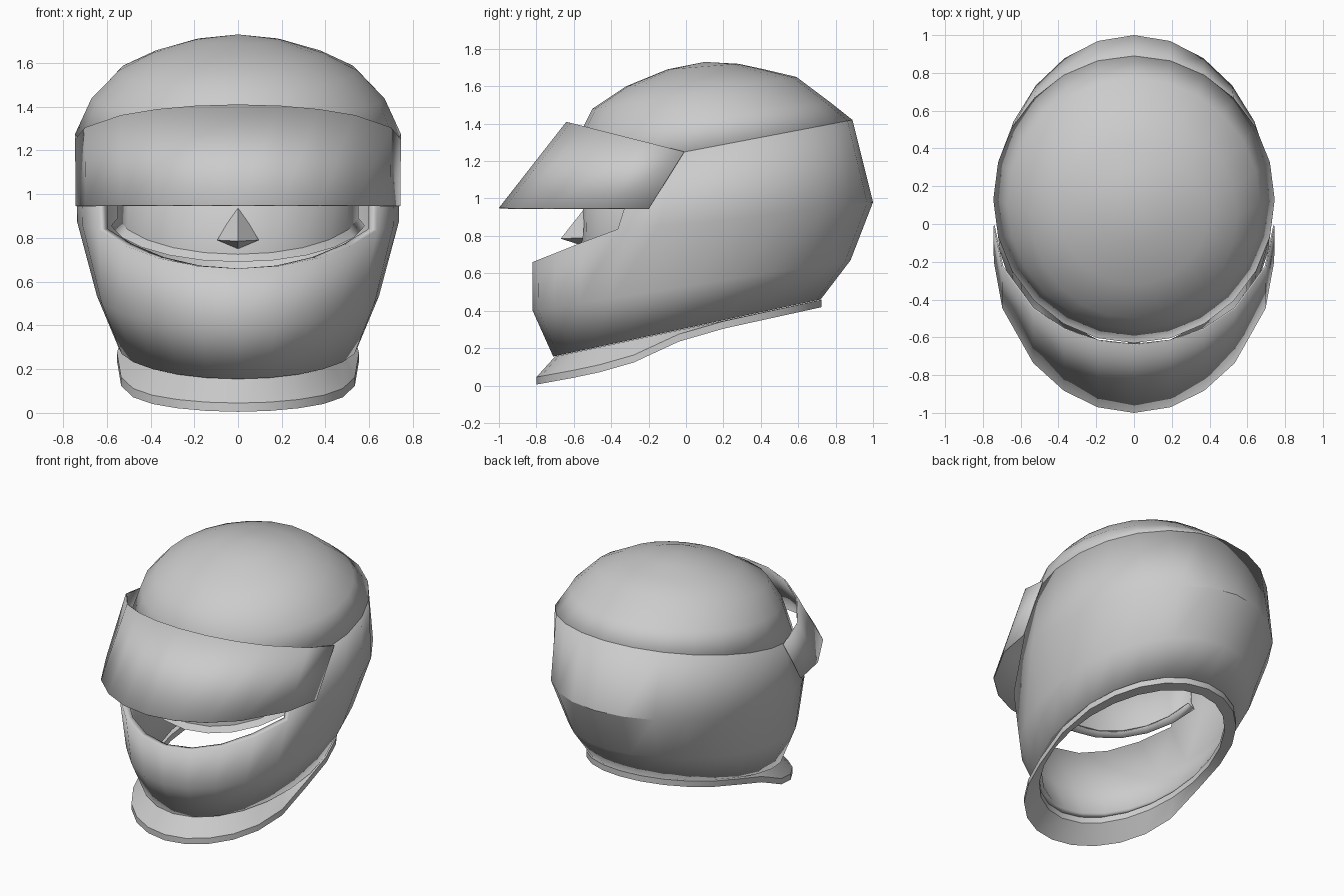
import bpy
import bmesh
from math import sin, cos, radians, pi

cube = bpy.data.objects.get("Cube")
if cube:
    bpy.data.objects.remove(cube, do_unlink=True)

GREY = (0.6, 0.6, 0.6, 1)
mat = bpy.data.materials.new("plain grey")
mat.use_nodes = True
mat.diffuse_color = GREY
mat.node_tree.nodes["Principled BSDF"].inputs["Base Color"].default_value = GREY

SEG = 24
FULL = [2 * pi * i / SEG for i in range(SEG)]


def lerp_table(y, table):
    """Height at y along a short list of (y, z) points."""
    for (y0, z0), (y1, z1) in zip(table, table[1:]):
        if y <= y1:
            return z0 + (z1 - z0) * (y - y0) / (y1 - y0)
    return table[-1][1]


def ring(front, back, w, angles=FULL, power=1):
    """Tilted ellipse from its front and back (y, z) points and half width."""
    yc, ry = (front[0] + back[0]) / 2, (back[0] - front[0]) / 2
    pts = []
    for t in angles:
        c = cos(t)
        c = abs(c) ** power * (1 if c > 0 else -1)
        k = (1 - c) / 2
        pts.append((w * sin(t), yc - ry * c, front[1] + k * (back[1] - front[1])))
    return pts


def loft(name, rows, closed=True, pole=None, skip=None, wrap=False, thick=0):
    """Skin rows of points; skip(row, column) leaves a hole."""
    bm = bmesh.new()
    vs = [[bm.verts.new(p) for p in row] for row in rows]
    n = len(rows[0])
    if wrap:
        vs.append(vs[0])
    for j in range(len(vs) - 1):
        for i in range(n if closed else n - 1):
            if skip and skip(j, i):
                continue
            k = (i + 1) % n
            bm.faces.new((vs[j][i], vs[j][k], vs[j + 1][k], vs[j + 1][i]))
    if pole:
        tip = bm.verts.new(pole)
        for i in range(n):
            bm.faces.new((vs[-1][i], vs[-1][(i + 1) % n], tip))
    if wrap:
        bmesh.ops.recalc_face_normals(bm, faces=bm.faces)
    return finish(name, bm, thick)


def finish(name, bm, thick=0, smooth=True):
    me = bpy.data.meshes.new(name)
    bm.to_mesh(me)
    bm.free()
    me.materials.append(mat)
    ob = bpy.data.objects.new(name, me)
    bpy.context.collection.objects.link(ob)
    if thick:
        mod = ob.modifiers.new("thickness", "SOLIDIFY")
        mod.thickness = thick
        mod.offset = -1
    if smooth:
        bpy.ops.object.select_all(action="DESELECT")
        ob.select_set(True)
        bpy.context.view_layer.objects.active = ob
        bpy.ops.object.shade_smooth_by_angle(angle=radians(30))
    return ob


# Lower shell with chin guard; the front of the top row is the face opening
rim = ring((-0.71, 0.155), (0.72, 0.46), 0.55)
jaw = ring((-0.82, 0.40), (0.88, 0.67), 0.645)
brow_line = [(-0.82, 0.66), (-0.38, 0.835), (0.2, 0.88), (1, 0.98)]
cheek = [(x, y, lerp_table(y, brow_line))
         for x, y, z in ring((-0.82, 0.66), (1, 0.98), 0.735)]
crease = ring((-0.63, 1.13), (0.89, 1.42), 0.745)
loft("lower_shell", [rim, jaw, cheek, crease], thick=0.045,
     skip=lambda j, i: j == 2 and (i < 4 or i >= SEG - 4))

# Crown
loft("crown", [
    crease,
    ring((-0.56, 1.36), (0.77, 1.515), 0.67),
    ring((-0.50, 1.48), (0.59, 1.65), 0.545),
    ring((-0.32, 1.60), (0.42, 1.69), 0.39),
    ring((-0.10, 1.69), (0.28, 1.72), 0.2),
], pole=(0, 0.1, 1.73), thick=0.04)

# Raised visor
half = [15, 30, 46, 70, 90]
arc = [radians(a) for a in [-h for h in reversed(half)] + [0] + half]
loft("visor", [
    ring((-1, 0.95), (0.6, 0.94), 0.742, arc, 1.1),
    ring((-0.64, 1.41), (0.62, 1.09), 0.745, arc),
], closed=False, thick=0.008)

# Neck collar: a flared lip in front that thins to a band behind
drop = [(-0.8, 0.005), (-0.5, 0.06), (-0.15, 0.16), (0, 0.26), (0.73, 0.42)]
outer = ring((-0.8, 0), (0.725, 0), 0.553, power=0.85)
inner = ring((-0.70, 0.155), (0.66, 0.445), 0.5)
low = [(x, y, lerp_table(y, drop)) for x, y, z in outer]
high = [(x, y, z + 0.04) for x, y, z in low]
inner_low = [(x, y, z - 0.04) for x, y, z in inner]
loft("neck_collar", [low, high, inner, inner_low], wrap=True)

# Face panel behind the opening, with a folded lower edge
face_arc = [radians(a) for a in range(-80, 81, 16)]


def face_row(w, front, z, lift):
    return [(w * sin(t), -front * cos(t), z + lift * (1 - cos(t))) for t in face_arc]


loft("face_panel", [
    face_row(0.53, 0.53, 0.70, 0.2),
    face_row(0.59, 0.585, 0.69, 0.2),
    face_row(0.56, 0.555, 0.725, 0.2),
    face_row(0.55, 0.545, 1.2, 0),
], closed=False, thick=0.01)

# Pointed nose
bm = bmesh.new()
top, tip, base, left, right = [bm.verts.new(p) for p in (
    (0, -0.54, 0.95), (0, -0.67, 0.785), (0, -0.56, 0.75),
    (0.095, -0.55, 0.79), (-0.095, -0.55, 0.79))]
for f in ((top, right, tip), (top, tip, left), (tip, right, base),
          (tip, base, left), (top, left, base), (top, base, right)):
    bm.faces.new(f)
bmesh.ops.recalc_face_normals(bm, faces=bm.faces)
finish("nose", bm, smooth=False)
